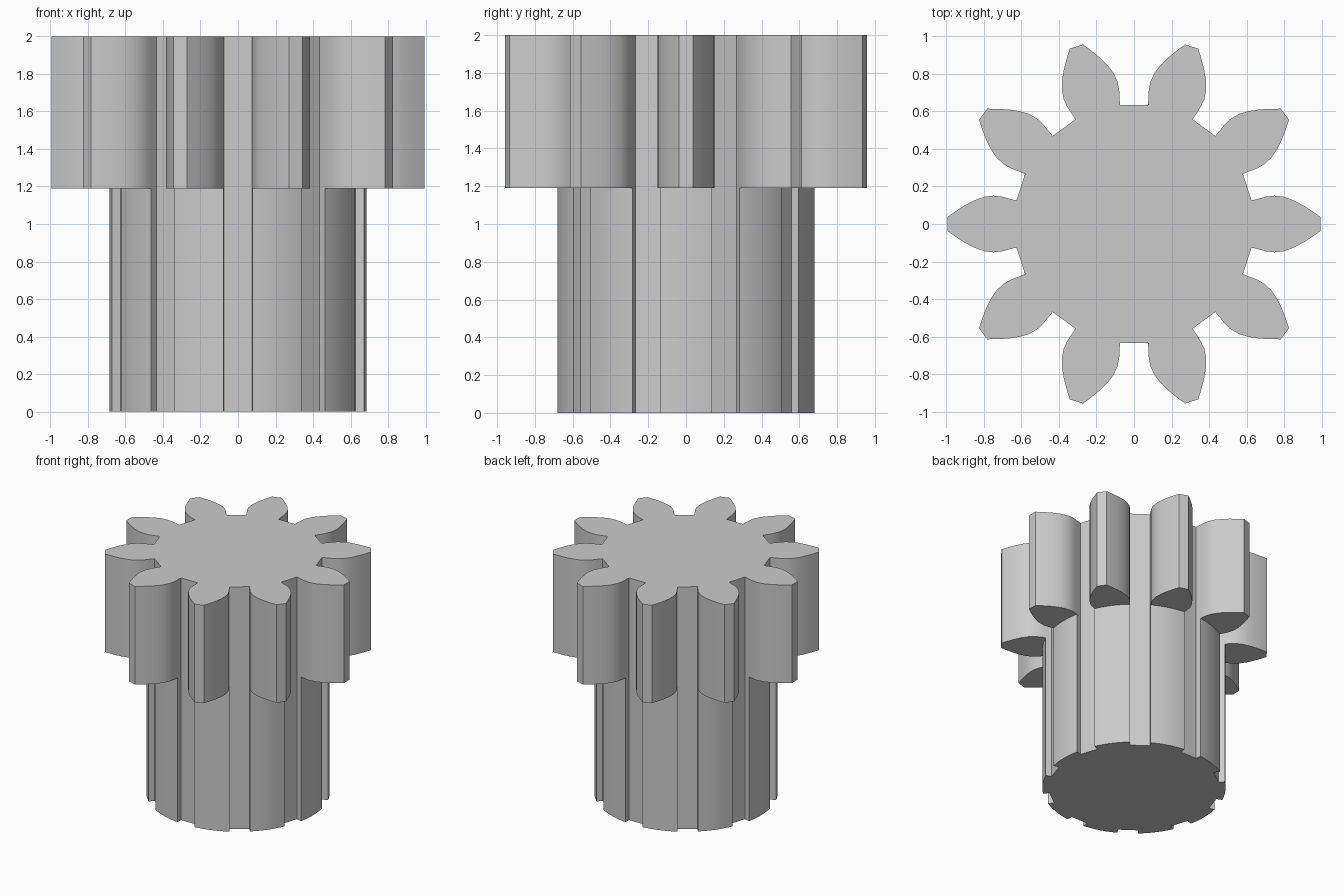
import bpy, bmesh, math

if "Cube" in bpy.data.objects:
    bpy.data.objects.remove(bpy.data.objects["Cube"])

TEETH = 10
Z_STEP, Z_TOP = 1.19, 2.0
ROOT = (0.627, 0.125)
RIM = (0.672, 0.137)
# Curved tooth flank from the rim of the shaft to the flat tip
FLANK = [RIM, (0.705, 0.146), (0.75, 0.151), (0.80, 0.145), (0.85, 0.127),
         (0.90, 0.101), (0.95, 0.069), (0.995, 0.037)]

# Shaft rim arc running across one tooth
rim_r, rim_a = math.hypot(*RIM), math.atan2(RIM[1], RIM[0])
ARC = [(rim_r * math.cos(a), rim_r * math.sin(a))
       for a in (rim_a * (i / 5 - 1) for i in range(11))]
# Full tooth outline, mirrored about its axis
TOOTH = [(x, -y) for x, y in FLANK] + FLANK[::-1]


def section(points):
    """One tooth section closed by its two root corners."""
    return [(ROOT[0], -ROOT[1])] + points + [ROOT]


def turn(points, k):
    c, s = math.cos(k * math.tau / TEETH), math.sin(k * math.tau / TEETH)
    return [(x * c - y * s, x * s + y * c) for x, y in points]


def ring(points):
    return [p for k in range(TEETH) for p in turn(section(points), k)]


bm = bmesh.new()


def face(coords):
    bm.faces.new([bm.verts.new(c) for c in coords])


def walls(outline, z0, z1):
    for a, b in zip(outline, outline[1:] + outline[:1]):
        face([(*a, z0), (*b, z0), (*b, z1), (*a, z1)])


# Grooved shaft, toothed head and their end caps
shaft, head = ring(ARC), ring(TOOTH)
walls(shaft, 0, Z_STEP)
walls(head, Z_STEP, Z_TOP)
face([(*p, 0) for p in reversed(shaft)])
face([(*p, Z_TOP) for p in head])

# Underside of every tooth, outside the shaft
for k in range(TEETH):
    under = turn(ARC + TOOTH[::-1][1:-1], k)
    face([(*p, Z_STEP) for p in under])

bmesh.ops.remove_doubles(bm, verts=bm.verts[:], dist=0.0005)
bmesh.ops.recalc_face_normals(bm, faces=bm.faces[:])
mesh = bpy.data.meshes.new("pinion_gear")
bm.to_mesh(mesh)
bm.free()

gear = bpy.data.objects.new("pinion_gear", mesh)
bpy.context.collection.objects.link(gear)
grey = bpy.data.materials.new("light_grey")
grey.diffuse_color = (0.6, 0.6, 0.6, 1)
grey.use_nodes = True
grey.node_tree.nodes["Principled BSDF"].inputs["Base Color"].default_value = grey.diffuse_color
mesh.materials.append(grey)

# Smooth flanks and rim, sharp corners
bpy.context.view_layer.objects.active = gear
gear.select_set(True)
bpy.ops.object.shade_smooth_by_angle(angle=math.radians(25))
